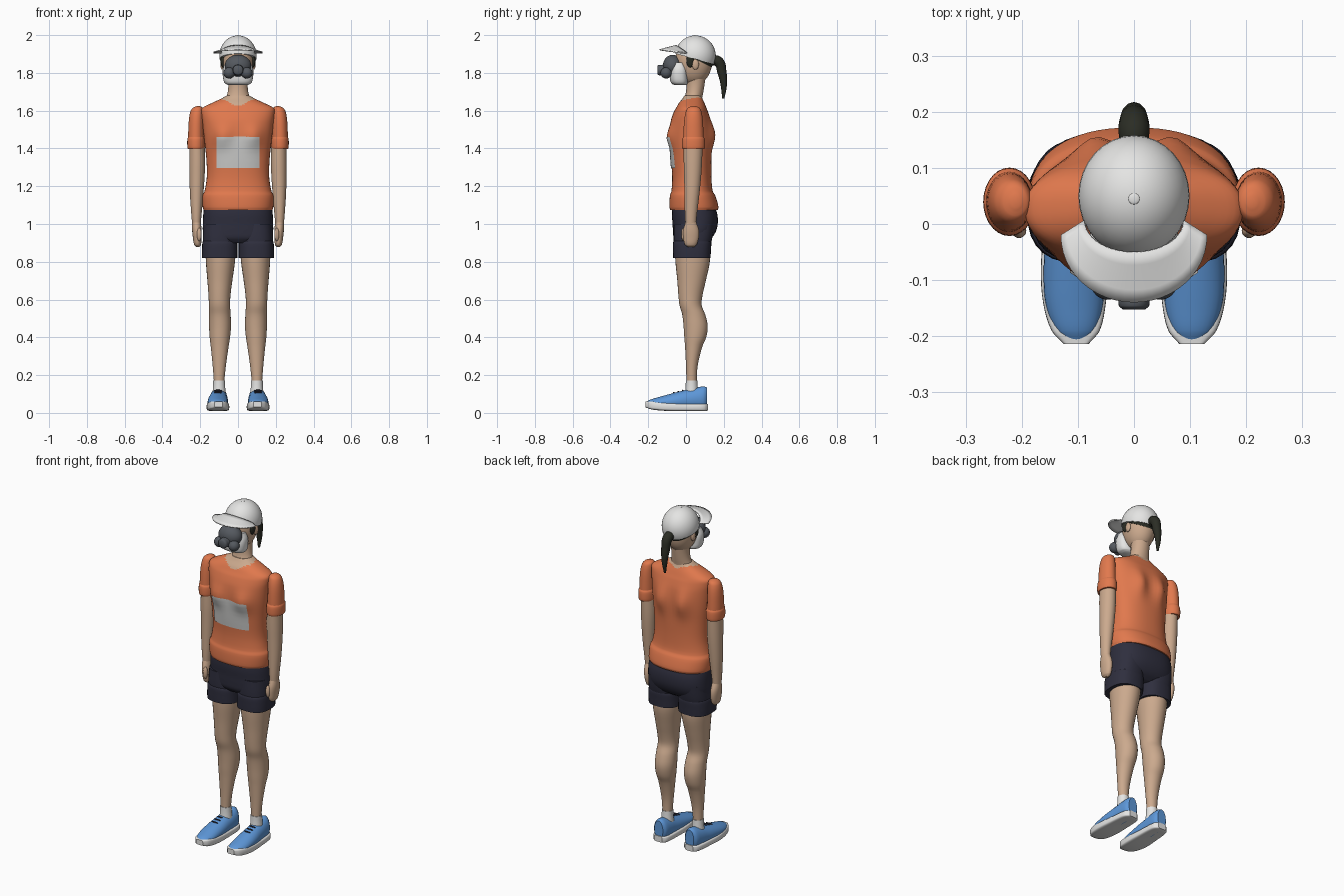
import bpy, bmesh, math
from mathutils import Vector, Matrix


def material(name, rgb):
    m = bpy.data.materials.new(name)
    m.diffuse_color = (*rgb, 1)
    return m


SKIN = material("skin", (0.60, 0.40, 0.27))
ORANGE = material("orange shirt", (0.75, 0.19, 0.075))
NAVY = material("dark navy", (0.028, 0.028, 0.048))
WHITE = material("white", (0.78, 0.78, 0.77))
PATCH = material("light grey", (0.60, 0.60, 0.59))
BLUE = material("blue", (0.11, 0.31, 0.69))
GREY = material("mask grey", (0.09, 0.10, 0.115))
HAIR = material("dark hair", (0.024, 0.026, 0.018))


def finish(name, bm, *mats, angle=40):
    """Turn a bmesh into a smooth-shaded object."""
    bmesh.ops.recalc_face_normals(bm, faces=bm.faces)
    me = bpy.data.meshes.new(name)
    bm.to_mesh(me)
    bm.free()
    for m in mats:
        me.materials.append(m)
    for p in me.polygons:
        p.use_smooth = True
    me.set_sharp_from_angle(angle=math.radians(angle))
    ob = bpy.data.objects.new(name, me)
    bpy.context.collection.objects.link(ob)
    return ob


def smooth_rows(rows, n):
    """Cubic interpolation of rows, using the first column as parameter."""
    out = []
    last = len(rows) - 1

    def tangent(i, k):
        a, b = rows[max(i - 1, 0)], rows[min(i + 1, last)]
        return (b[k] - a[k]) / (b[0] - a[0])
    for i in range(last):
        p, q = rows[i], rows[i + 1]
        d = q[0] - p[0]
        for j in range(n):
            u = j / n
            out.append([(2*u**3 - 3*u*u + 1) * p[k] + (u**3 - 2*u*u + u) * d * tangent(i, k)
                        + (3*u*u - 2*u**3) * q[k] + (u**3 - u*u) * d * tangent(i + 1, k)
                        for k in range(len(p))])
    return out + [list(rows[-1])]


def loft(name, rows, mats, side=1, axis="z", power=2.0, seg=28, n=4, bump=None, rule=None):
    """Rows are (position, centre x, half width, low, high) across the axis."""
    bm = bmesh.new()
    rings = []
    for t, cx, rx, lo, hi in smooth_rows(rows, n):
        ring = []
        for i in range(seg):
            a = 2 * math.pi * i / seg
            c, s = math.cos(a), math.sin(a)
            x = side * (cx + rx * math.copysign(abs(c) ** (2 / power), c))
            w = (lo + hi) / 2 + (hi - lo) / 2 * math.copysign(abs(s) ** (2 / power), s)
            co = Vector((x, w, t) if axis == "z" else (x, t, w))
            ring.append(bm.verts.new(bump(co) if bump else co))
        rings.append(ring)
    for r0, r1 in zip(rings, rings[1:]):
        for i in range(seg):
            j = (i + 1) % seg
            bm.faces.new((r0[i], r0[j], r1[j], r1[i]))
    bm.faces.new(rings[0])
    bm.faces.new(rings[-1])
    if rule:
        for f in bm.faces:
            f.material_index = rule(f.calc_center_median())
    return finish(name, bm, *mats)


def ball(name, centre, radii, mat, cut=None):
    """Ellipsoid, optionally trimmed by a plane (point, normal to remove)."""
    bm = bmesh.new()
    bmesh.ops.create_uvsphere(bm, u_segments=32, v_segments=20, radius=1)
    bmesh.ops.transform(bm, matrix=Matrix.Translation(centre) @ Matrix.Diagonal((*radii, 1)), verts=bm.verts)
    if cut:
        bmesh.ops.bisect_plane(bm, geom=bm.verts[:] + bm.edges[:] + bm.faces[:],
                               plane_co=cut[0], plane_no=cut[1], clear_outer=True)
        bmesh.ops.holes_fill(bm, edges=[e for e in bm.edges if e.is_boundary], sides=0)
    return finish(name, bm, mat)


# Shirt body with chest and shoulder-blade bulges, skin inside the neckline
def chest(co):
    for x, z, front, amp, sx, sz in ((0.085, 1.465, True, 0.024, 0.05, 0.055),
                                     (0.07, 1.47, False, 0.026, 0.04, 0.07)):
        if (co.y < 0.03) == front:
            g = amp * math.exp(-((abs(co.x) - x) / sx) ** 2 - ((co.z - z) / sz) ** 2)
            g *= min(1, abs(co.y - 0.03) / 0.06)
            co.y += -g if front else g
    return co


def neckline(c):
    return int(c.z > 1.625 + 0.42 * abs(c.x) + 0.35 * max(0, c.y - 0.02))


shirt = loft("shirt", [
    (1.075, 0, 0.182, -0.084, 0.168), (1.09, 0, 0.187, -0.088, 0.172), (1.15, 0, 0.188, -0.085, 0.155),
    (1.175, 0, 0.177, -0.077, 0.141), (1.25, 0, 0.165, -0.073, 0.135), (1.35, 0, 0.168, -0.080, 0.135),
    (1.45, 0, 0.179, -0.084, 0.135), (1.54, 0, 0.188, -0.081, 0.130), (1.59, 0, 0.194, -0.066, 0.118),
    (1.615, 0, 0.188, -0.052, 0.108), (1.64, 0, 0.140, -0.038, 0.098), (1.662, 0, 0.092, -0.020, 0.088),
    (1.68, 0, 0.060, -0.008, 0.082)], (ORANGE, SKIN), power=2.3, seg=64, bump=chest, rule=neckline)

# Chest panel that follows the shirt front
bm = bmesh.new()
bmesh.ops.create_grid(bm, x_segments=20, y_segments=16, size=1)
for v in bm.verts:
    v.co = (v.co.x * 0.112, -0.3, 1.38 + v.co.y * 0.082)
panel = finish("chest_panel", bm, PATCH)
wrap = panel.modifiers.new("follow shirt", "SHRINKWRAP")
wrap.target = shirt
wrap.wrap_method = "PROJECT"
wrap.use_project_y = True
wrap.use_project_x = wrap.use_project_z = False
wrap.use_positive_direction = True
wrap.use_negative_direction = False
wrap.wrap_mode = "ABOVE_SURFACE"
wrap.offset = 0.004

# Shorts seat
loft("shorts_seat", [
    (0.90, 0, 0.13, -0.045, 0.10), (0.925, 0, 0.178, -0.064, 0.135), (0.96, 0, 0.186, -0.069, 0.158),
    (1.00, 0, 0.186, -0.071, 0.168), (1.05, 0, 0.184, -0.075, 0.166), (1.10, 0, 0.178, -0.073, 0.150)],
    (NAVY,), power=2.5, seg=40)

for s, tag in ((1, "right"), (-1, "left")):
    # Shorts legs with a turned cuff
    loft("shorts_leg_" + tag, [
        (0.88, 0.096, 0.090, -0.064, 0.128), (0.93, 0.096, 0.090, -0.066, 0.140),
        (1.00, 0.094, 0.088, -0.064, 0.150)], (NAVY,), s, power=2.5)
    loft("shorts_cuff_" + tag, [
        (0.82, 0.097, 0.094, -0.068, 0.130), (0.86, 0.097, 0.094, -0.069, 0.132),
        (0.905, 0.096, 0.092, -0.068, 0.134), (0.912, 0.096, 0.087, -0.06, 0.128)], (NAVY,), s, power=2.6)
    # Bare leg with knee and calf
    loft("leg_" + tag, [
        (0.10, 0.100, 0.026, 0.003, 0.056), (0.17, 0.100, 0.028, 0.002, 0.057), (0.25, 0.099, 0.035, 0.000, 0.062),
        (0.35, 0.097, 0.047, -0.005, 0.086), (0.40, 0.096, 0.054, -0.009, 0.107), (0.46, 0.095, 0.058, -0.013, 0.115),
        (0.52, 0.096, 0.057, -0.020, 0.102), (0.57, 0.098, 0.056, -0.034, 0.083), (0.62, 0.098, 0.058, -0.040, 0.087),
        (0.70, 0.096, 0.066, -0.046, 0.105), (0.80, 0.093, 0.077, -0.056, 0.126),
        (0.87, 0.092, 0.080, -0.058, 0.125)], (SKIN,), s)
    # Sock, shoe upper, sole and laces
    loft("sock_" + tag, [(0.09, 0.100, 0.036, -0.006, 0.066), (0.14, 0.100, 0.032, -0.002, 0.062),
                         (0.172, 0.100, 0.031, -0.001, 0.060)], (WHITE,), s)
    loft("shoe_upper_" + tag, [
        (-0.207, 0.103, 0.020, 0.040, 0.060), (-0.19, 0.104, 0.036, 0.030, 0.070), (-0.15, 0.106, 0.050, 0.020, 0.082),
        (-0.10, 0.107, 0.054, 0.015, 0.096), (-0.04, 0.106, 0.053, 0.012, 0.112), (0.01, 0.104, 0.049, 0.010, 0.124),
        (0.06, 0.102, 0.046, 0.010, 0.135), (0.095, 0.101, 0.041, 0.012, 0.140),
        (0.112, 0.101, 0.028, 0.025, 0.134)], (BLUE,), s, axis="y")
    loft("shoe_sole_" + tag, [
        (-0.214, 0.103, 0.022, 0.030, 0.060), (-0.19, 0.104, 0.043, 0.020, 0.062), (-0.14, 0.106, 0.056, 0.013, 0.058),
        (-0.08, 0.106, 0.060, 0.010, 0.053), (0.00, 0.104, 0.056, 0.010, 0.049), (0.07, 0.102, 0.051, 0.010, 0.048),
        (0.10, 0.101, 0.043, 0.010, 0.048), (0.116, 0.101, 0.026, 0.012, 0.047)], (WHITE,), s, axis="y", power=5)
    for i in range(3):
        ball(f"lace_{i}_{tag}", (s * 0.106, -0.065 + 0.024 * i, 0.107 + 0.006 * i), (0.021, 0.004, 0.004), NAVY)
    # Sleeve and cuff
    loft("sleeve_" + tag, [
        (1.42, 0.223, 0.042, -0.016, 0.095), (1.50, 0.222, 0.041, -0.013, 0.092), (1.56, 0.220, 0.039, -0.008, 0.088),
        (1.60, 0.216, 0.034, 0.001, 0.080), (1.617, 0.212, 0.024, 0.012, 0.069),
        (1.624, 0.210, 0.008, 0.030, 0.050)], (ORANGE,), s)
    loft("sleeve_cuff_" + tag, [
        (1.397, 0.222, 0.043, -0.017, 0.096), (1.405, 0.222, 0.046, -0.021, 0.100), (1.45, 0.222, 0.046, -0.020, 0.099),
        (1.462, 0.222, 0.041, -0.014, 0.093)], (ORANGE,), s)
    # Forearm, hand and thumb
    loft("arm_" + tag, [
        (1.00, 0.220, 0.023, -0.003, 0.053), (1.05, 0.220, 0.027, -0.006, 0.058), (1.15, 0.219, 0.035, -0.008, 0.070),
        (1.25, 0.217, 0.040, -0.010, 0.080), (1.33, 0.216, 0.042, -0.012, 0.085),
        (1.43, 0.217, 0.040, -0.012, 0.088)], (SKIN,), s)
    loft("hand_" + tag, [
        (0.878, 0.213, 0.008, 0.010, 0.042), (0.89, 0.214, 0.018, -0.006, 0.056), (0.93, 0.216, 0.023, -0.014, 0.068),
        (0.97, 0.218, 0.025, -0.014, 0.068), (1.01, 0.220, 0.023, -0.003, 0.054)], (SKIN,), s)
    ball("thumb_" + tag, (s * 0.205, -0.012, 0.945), (0.013, 0.013, 0.035), SKIN)
    # Ear, side hair and mask filter
    ball("ear_" + tag, (s * 0.083, 0.05, 1.845), (0.010, 0.018, 0.028), SKIN)
    ball("side_hair_" + tag, (s * 0.080, 0.022, 1.865), (0.012, 0.020, 0.036), HAIR)
    ball("mask_filter_" + tag, (s * 0.047, -0.105, 1.800), (0.030, 0.030, 0.030), GREY)

# Neck and head
loft("neck", [
    (1.60, 0, 0.070, -0.02, 0.085), (1.66, 0, 0.064, -0.010, 0.085), (1.70, 0, 0.054, 0.000, 0.092),
    (1.75, 0, 0.051, 0.002, 0.100), (1.82, 0, 0.058, -0.010, 0.110)], (SKIN,))
ball("head", (0, 0.04, 1.86), (0.082, 0.098, 0.125), SKIN)

# Hair below the cap and ponytail
ball("back_hair", (0, 0.052, 1.885), (0.090, 0.104, 0.09), HAIR, ((0, 0.07, 1.862), (0, -0.45, -0.9)))
cu = bpy.data.curves.new("ponytail", "CURVE")
cu.dimensions = "3D"
cu.bevel_depth = 1
cu.bevel_resolution = 4
cu.use_fill_caps = True
tail = [(0.13, 1.862, 0.024), (0.168, 1.862, 0.028), (0.191, 1.80, 0.024), (0.200, 1.73, 0.016), (0.197, 1.665, 0.006)]
sp = cu.splines.new("BEZIER")
sp.bezier_points.add(len(tail) - 1)
for p, (y, z, r) in zip(sp.bezier_points, tail):
    p.co = (0, y, z)
    p.radius = r
    p.handle_left_type = p.handle_right_type = "AUTO"
cu.materials.append(HAIR)
bpy.context.collection.objects.link(bpy.data.objects.new("ponytail", cu))

# Cap crown, button and curved brim
ball("cap_crown", (0, 0.05, 1.89), (0.099, 0.108, 0.108), WHITE, ((0, 0.05, 1.873), (0, -0.26, -0.96)))
ball("cap_button", (0, 0.045, 1.997), (0.010, 0.010, 0.003), WHITE)
bm = bmesh.new()
grid = []
for i in range(25):
    t = math.radians(-90 + 7.5 * i)
    s, c = math.sin(t), math.cos(t)
    inner = Vector((0.088 * s, 0.005 - 0.055 * c, 1.905 + 0.040 * c))
    outer = Vector((0.130 * s, -0.020 - 0.119 * c, 1.906 + 0.016 * c))
    grid.append([bm.verts.new(inner.lerp(outer, k / 4)) for k in range(5)])
for a, b in zip(grid, grid[1:]):
    for k in range(4):
        bm.faces.new((a[k], a[k + 1], b[k + 1], b[k]))
brim = finish("cap_brim", bm, WHITE)
thick = brim.modifiers.new("thickness", "SOLIDIFY")
thick.thickness = 0.007
thick.offset = 0

# Face mask: white shell, grey front, round valve
loft("mask_shell", [
    (1.735, 0, 0.050, -0.060, 0.000), (1.745, 0, 0.070, -0.078, 0.010), (1.78, 0, 0.080, -0.086, 0.012),
    (1.82, 0, 0.080, -0.084, 0.010), (1.855, 0, 0.066, -0.075, 0.000)], (WHITE,), power=2.6)
ball("mask_front", (0, -0.070, 1.838), (0.070, 0.052, 0.058), GREY)
loft("mask_valve", [
    (-0.152, 0, 0.020, 1.795, 1.835), (-0.146, 0, 0.027, 1.788, 1.842), (-0.125, 0, 0.028, 1.787, 1.843),
    (-0.09, 0, 0.036, 1.78, 1.85)], (GREY,), axis="y")
